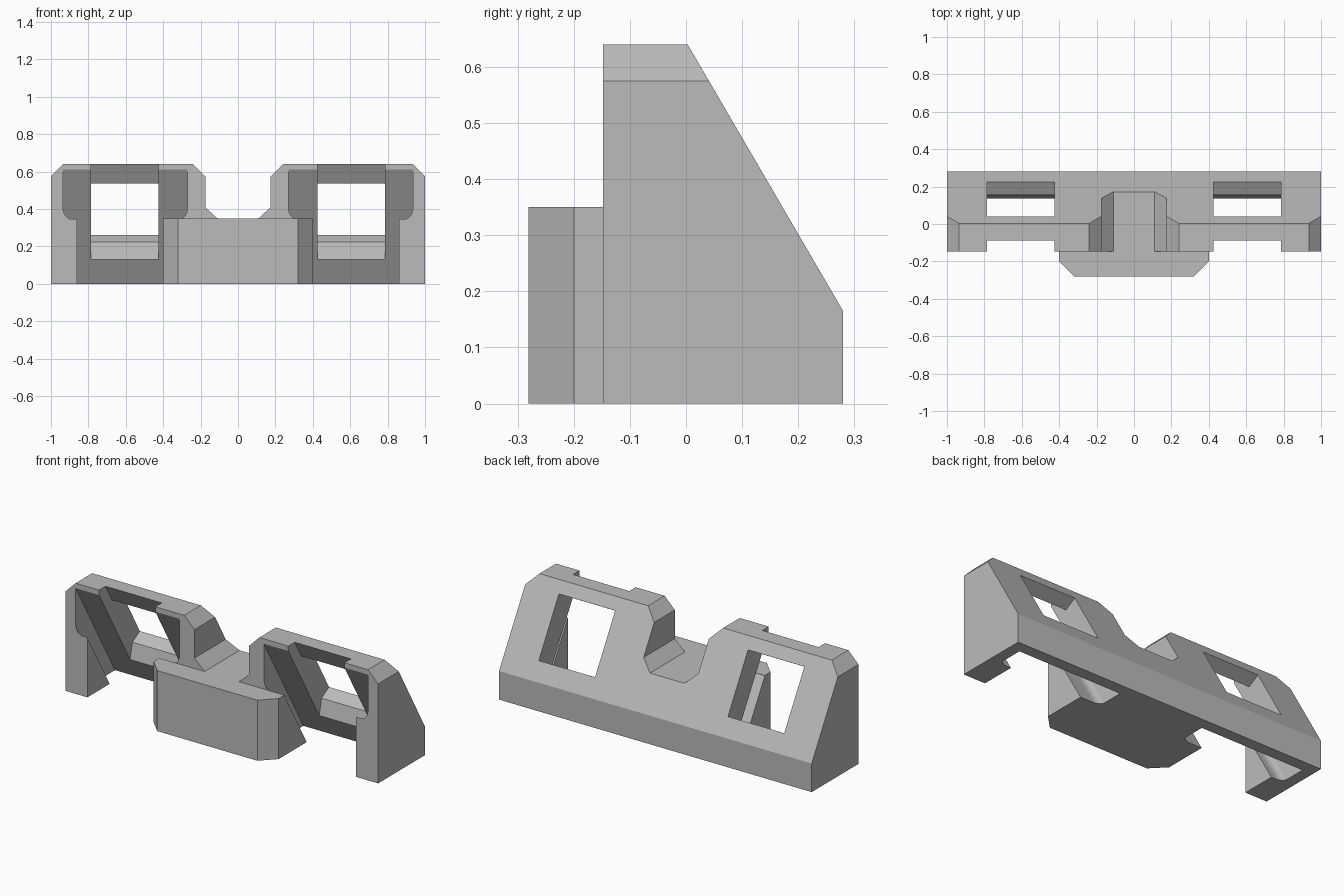
import bpy, bmesh, math
from mathutils import Vector

cube = bpy.data.objects.get("Cube")
if cube:
    bpy.data.objects.remove(cube, do_unlink=True)

grey = bpy.data.materials.new("matte_grey")
grey.use_nodes = True
grey.diffuse_color = (0.5, 0.5, 0.5, 1)
grey.node_tree.nodes["Principled BSDF"].inputs["Base Color"].default_value = (0.5, 0.5, 0.5, 1)

LEAN = 0.589  # forward lean of the rear slope per unit of height


def prism(name, points, sweep):
    """Solid made by sweeping a flat outline along a vector."""
    bm = bmesh.new()
    face = bm.faces.new([bm.verts.new(p) for p in points])
    out = bmesh.ops.extrude_face_region(bm, geom=[face], use_keep_orig=True)
    moved = [v for v in out["geom"] if isinstance(v, bmesh.types.BMVert)]
    bmesh.ops.translate(bm, verts=moved, vec=Vector(sweep))
    bmesh.ops.recalc_face_normals(bm, faces=bm.faces)
    mesh = bpy.data.meshes.new(name)
    bm.to_mesh(mesh)
    bm.free()
    mesh.materials.append(grey)
    obj = bpy.data.objects.new(name, mesh)
    bpy.context.collection.objects.link(obj)
    return obj


def side_prism(name, yz, x0, x1):
    return prism(name, [(x0, y, z) for y, z in yz], (x1 - x0, 0, 0))


def combine(obj, tool, operation):
    mod = obj.modifiers.new("cut", "BOOLEAN")
    mod.operation = operation
    mod.solver = "EXACT"
    mod.object = tool
    bpy.context.view_layer.objects.active = obj
    bpy.ops.object.modifier_apply(modifier=mod.name)
    bpy.data.objects.remove(tool, do_unlink=True)


def wall_y(z):
    """Depth of the leaning inner wall at a height."""
    return 0.212 - LEAN * z


# Body: front outline with chamfered shoulders and a central notch
half = [(1, 0), (1, 0.575), (0.935, 0.64), (0.24, 0.64),
        (0.175, 0.575), (0.175, 0.41), (0.11, 0.35)]
outline = half + [(-x, z) for x, z in reversed(half)]
body = prism("body", [(x, -0.148, z) for x, z in outline], (0, 0.8, 0))

# Sloped rear
side = [(-0.5, -0.1), (0.28, -0.1), (0.28, 0.165), (0.003, 0.64), (-0.09, 0.8), (-0.5, 0.8)]
combine(body, side_prism("side_shape", side, -1.2, 1.2), "INTERSECT")

# Leaning slot outline, with rounded front corners
low, high, thick, rx, ry = -0.1, 0.75, 0.156, 0.045, 0.035
x_in, x_out = 0.27, 0.935
slot = [(x_in, 0), (x_out, 0)]
for i in range(9):
    a = math.radians(90 * i / 8)
    slot.append((x_out - rx + rx * math.cos(a), -thick + ry - ry * math.sin(a)))
for i in range(9):
    a = math.radians(90 + 90 * i / 8)
    slot.append((x_in + rx + rx * math.cos(a), -thick + ry - ry * math.sin(a)))

# Front opening and stepped window
opening = [(-0.3, low), (wall_y(low) - 0.05, low),
           (wall_y(high) - 0.05, high), (-0.3, high)]
window = [(0.295, 0.302), (0.156, 0.223), (0.135, 0.13), (-0.4, 0.13),
          (-0.4, 0.8), (-0.183, 0.8), (-0.029, 0.537), (0.11, 0.617)]

for s in (1, -1):
    points = [(s * x, y + wall_y(low), low) for x, y in slot]
    rise = high - low
    combine(body, prism("slot", points, (0, -LEAN * rise, rise)), "DIFFERENCE")
    combine(body, side_prism("opening", opening, s * 0.4, s * 0.86), "DIFFERENCE")
    combine(body, side_prism("window", window, s * 0.425, s * 0.785), "DIFFERENCE")

# Front block with chamfered corners
half = [(0.4, -0.148), (0.4, -0.2), (0.32, -0.281)]
plan = half + [(-x, y) for x, y in reversed(half)]
block = prism("front_block", [(x, y, 0) for x, y in plan], (0, 0, 0.35))

# Smooth only the rounded slot corners
bpy.ops.object.select_all(action="DESELECT")
body.select_set(True)
bpy.context.view_layer.objects.active = body
bpy.ops.object.shade_smooth_by_angle(angle=math.radians(25))
